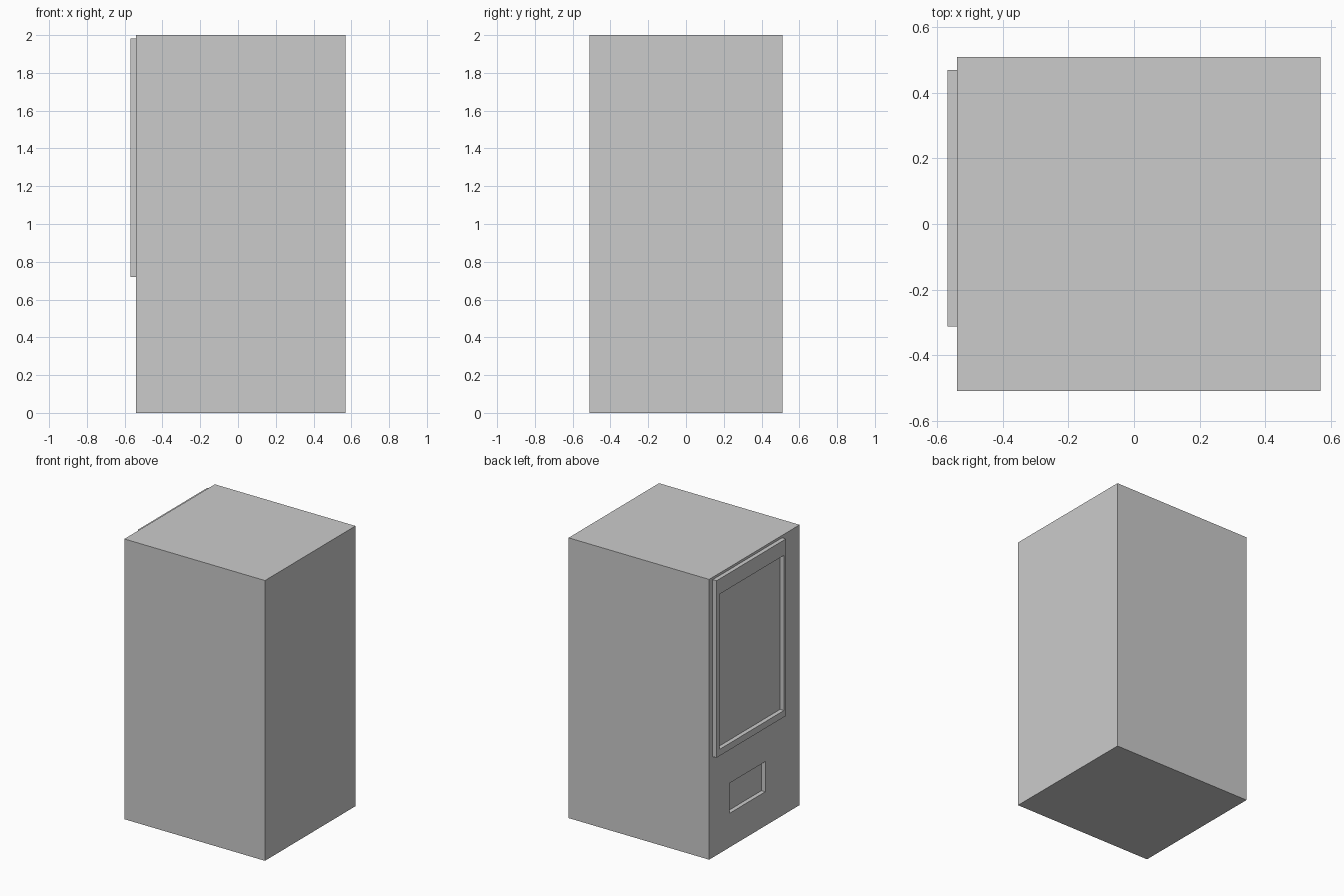
import bpy

if "Cube" in bpy.data.objects:
    bpy.data.objects.remove(bpy.data.objects["Cube"])


def box(name, lo, hi):
    """Axis-aligned box between two corners."""
    bpy.ops.mesh.primitive_cube_add(size=1, location=[(a + b) / 2 for a, b in zip(lo, hi)])
    ob = bpy.context.object
    ob.name = name
    ob.scale = [b - a for a, b in zip(lo, hi)]
    bpy.ops.object.transform_apply(location=False, rotation=False, scale=True)
    return ob


def cut(target, name, lo, hi):
    """Cut a rectangular opening out of a part."""
    cutter = box(name, lo, hi)
    mod = target.modifiers.new("opening", 'BOOLEAN')
    mod.operation = 'DIFFERENCE'
    mod.solver = 'EXACT'
    mod.object = cutter
    bpy.context.view_layer.objects.active = target
    bpy.ops.object.modifier_apply(modifier=mod.name)
    bpy.data.objects.remove(cutter, do_unlink=True)


FACE = -0.54    # x of the machine's front panel
FRONT = -0.57   # x of the window frame's outer face

# Cabinet with the shallow dispensing tray recess
cabinet = box("cabinet", (FACE, -0.51, 0), (0.57, 0.51, 2))
cut(cabinet, "tray_cutter", (FACE - 0.1, -0.123, 0.243), (FACE + 0.03, 0.28, 0.458))

# Raised frame around the display window
frame = box("window_frame", (FRONT, -0.313, 0.72), (FACE, 0.47, 1.983))
cut(frame, "window_cutter", (FRONT - 0.1, -0.29, 0.767), (FACE + 0.1, 0.435, 1.874))
